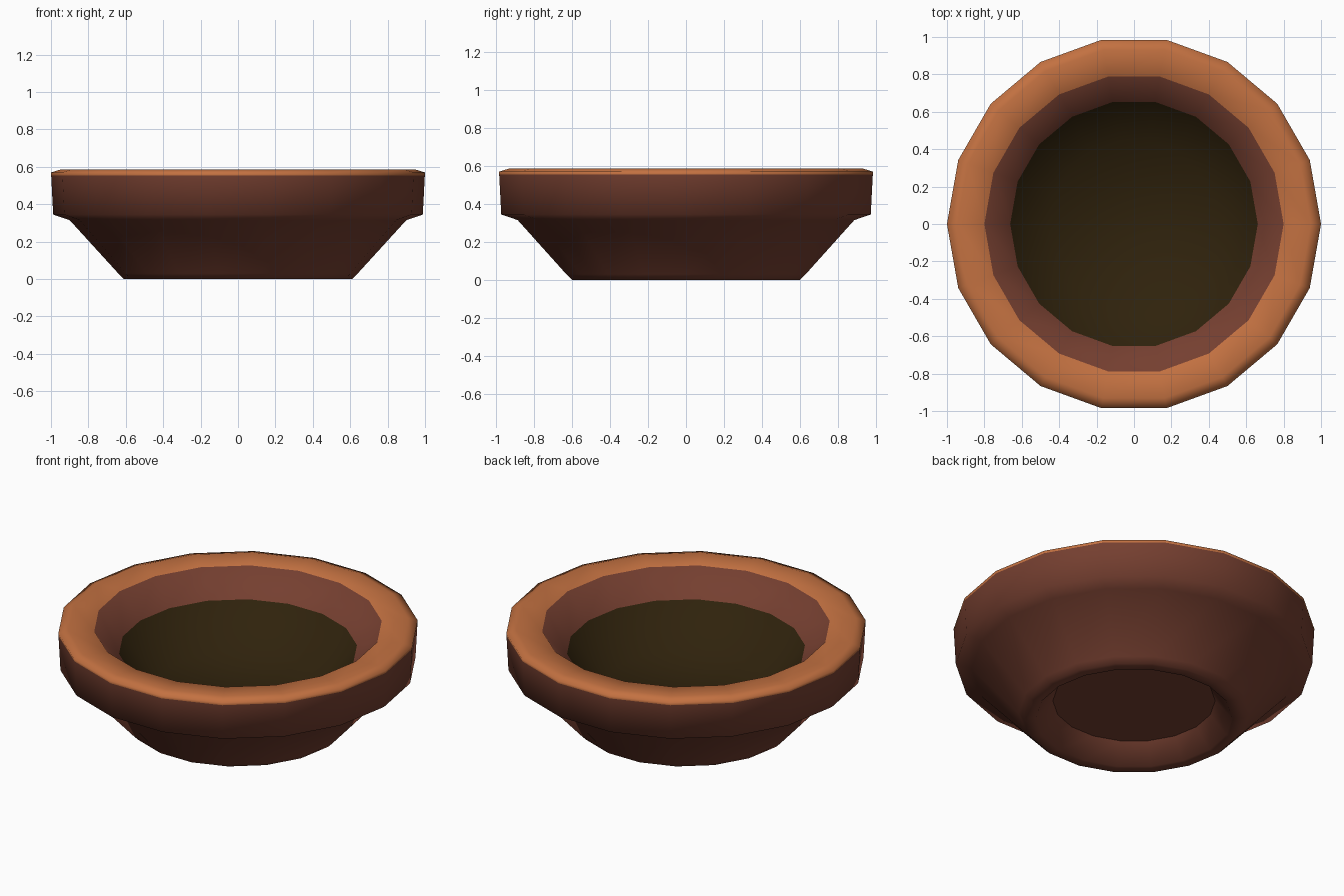
import bpy, bmesh, math

if "Cube" in bpy.data.objects:
    bpy.data.objects.remove(bpy.data.objects["Cube"])

SIDES = 18


def material(name, rgb):
    m = bpy.data.materials.new(name)
    lin = [((c / 255 + 0.055) / 1.055) ** 2.4 if c > 10 else c / 255 / 12.92 for c in rgb]
    m.diffuse_color = (*lin, 1)
    m.use_nodes = True
    m.node_tree.nodes["Principled BSDF"].inputs["Base Color"].default_value = m.diffuse_color
    return m


clay = material("brown clay", (117, 63, 48))
rim = material("orange rim", (195, 113, 65))
soil = material("dark soil", (47, 34, 12))


def lathe(name, profile, mats, colours=None, cap=False):
    """Spin (radius, height) points round z; colours holds a material index per band."""
    bm = bmesh.new()
    rings = []
    for r, z in profile:
        rings.append([bm.verts.new((r * math.cos(2 * math.pi * i / SIDES),
                                    r * math.sin(2 * math.pi * i / SIDES), z))
                      for i in range(SIDES)])
    for k in range(len(rings) - 1):
        a, b = rings[k], rings[k + 1]
        for i in range(SIDES):
            j = (i + 1) % SIDES
            f = bm.faces.new((a[i], a[j], b[j], b[i]))
            f.smooth = True
            f.material_index = colours[k]
    if cap:
        f = bm.faces.new(rings[-1])
        f.smooth = True
        f.material_index = colours[-1] if colours else 0
    me = bpy.data.meshes.new(name)
    bm.to_mesh(me)
    bm.free()
    for m in mats:
        me.materials.append(m)
    ob = bpy.data.objects.new(name, me)
    bpy.context.collection.objects.link(ob)
    return ob


# Pot: recessed foot, flared body, collar, orange rim, inner wall, dark bowl floor
lathe("pot", [(0.45, 0.11), (0.545, 0.0), (0.61, 0.0), (0.64, 0.03), (0.90, 0.315),
              (0.988, 0.345), (0.999, 0.555), (1.0, 0.57), (0.945, 0.587),
              (0.80, 0.575), (0.662, 0.432), (0.45, 0.212)],
      [clay, rim, soil], colours=[0, 0, 0, 0, 0, 0, 1, 1, 1, 0, 2], cap=True)

# Flat underside inside the foot
base = lathe("base_plate", [(0.45, 0.11)], [clay], cap=True)
base.data.flip_normals()
